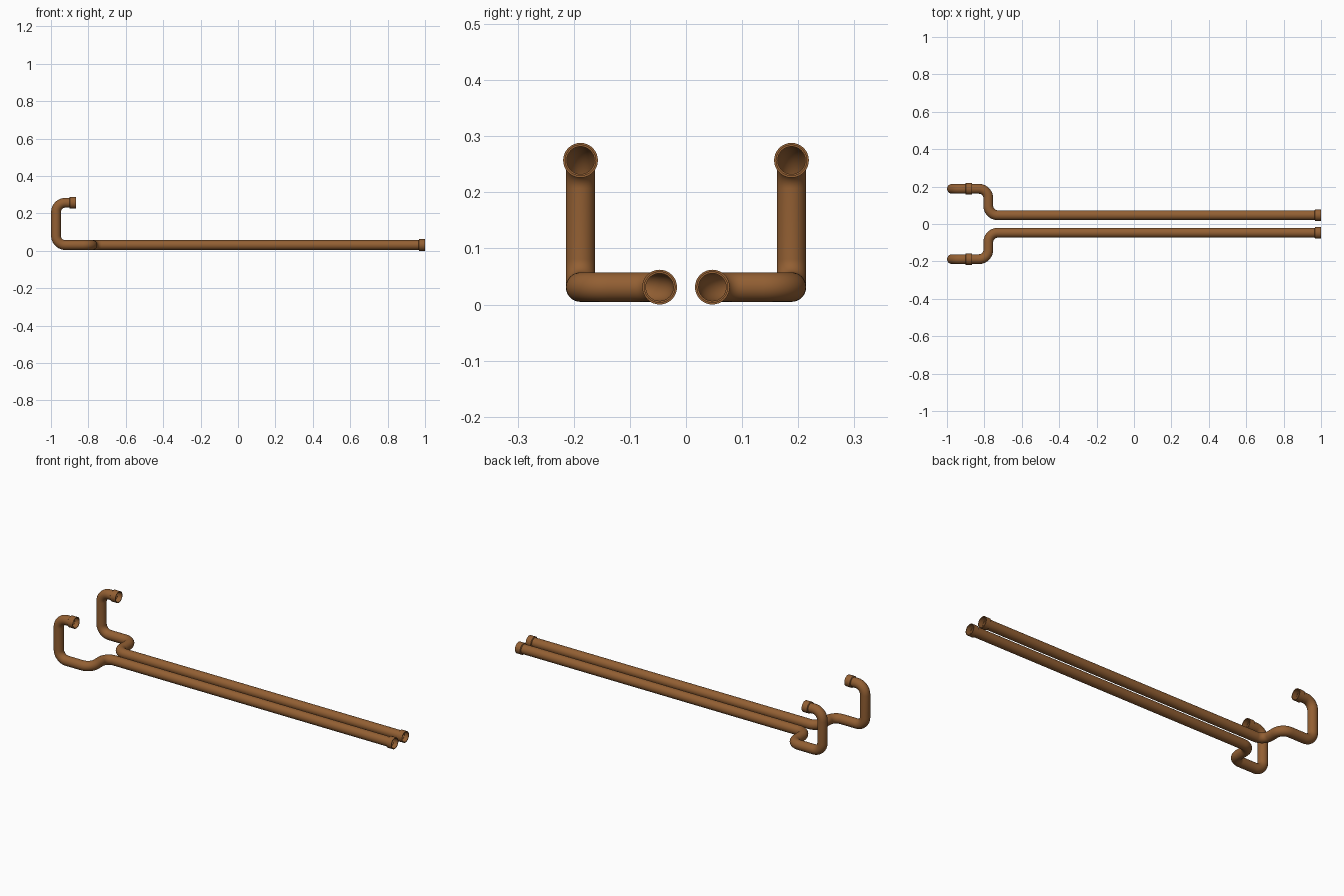
import bpy, bmesh, math
from mathutils import Vector

if "Cube" in bpy.data.objects:
    bpy.data.objects.remove(bpy.data.objects["Cube"])

R_PIPE, R_BORE, R_COLLAR, R_SOCKET = 0.0262, 0.0245, 0.031, 0.0272
BEND, SIDES, BEND_STEPS = 0.05, 32, 10

copper = bpy.data.materials.new("copper")
copper.diffuse_color = (0.29, 0.115, 0.033, 1)
copper.use_nodes = True
copper.node_tree.nodes["Principled BSDF"].inputs["Base Color"].default_value = copper.diffuse_color


def rounded_path(corners):
    """Points and tangents along a polyline with circular bends."""
    pts = [Vector(c) for c in corners]
    out = [(pts[0], (pts[1] - pts[0]).normalized())]
    for a, b, c in zip(pts, pts[1:], pts[2:]):
        d0, d1 = (b - a).normalized(), (c - b).normalized()
        centre = b - d0 * BEND + d1 * BEND
        for i in range(BEND_STEPS + 1):
            t = math.pi / 2 * i / BEND_STEPS
            out.append((centre - d1 * BEND * math.cos(t) + d0 * BEND * math.sin(t),
                        d0 * math.cos(t) + d1 * math.sin(t)))
    out.append((pts[-1], (pts[-1] - pts[-2]).normalized()))
    return out


def sweep(name, stations):
    """Join rings (point, tangent, radius) into a closed hollow tube, mirrored over y."""
    bm = bmesh.new()
    rings = []
    t_prev = stations[0][1]
    u = t_prev.orthogonal().normalized()
    for p, t, r in stations:
        u = t_prev.rotation_difference(t) @ u
        t_prev = t
        v = t.cross(u)
        rings.append([bm.verts.new(p + r * (u * math.cos(a) + v * math.sin(a)))
                      for a in (2 * math.pi * k / SIDES for k in range(SIDES))])
    for r0, r1 in zip(rings, rings[1:] + rings[:1]):
        for k in range(SIDES):
            n = (k + 1) % SIDES
            bm.faces.new((r0[k], r0[n], r1[n], r1[k]))
    bmesh.ops.recalc_face_normals(bm, faces=bm.faces)
    mesh = bpy.data.meshes.new(name)
    bm.to_mesh(mesh)
    bm.free()
    mesh.materials.append(copper)
    ob = bpy.data.objects.new(name, mesh)
    bpy.context.collection.objects.link(ob)
    ob.modifiers.new("mirror", 'MIRROR').use_axis = (False, True, False)
    bpy.ops.object.select_all(action='DESELECT')
    ob.select_set(True)
    bpy.context.view_layer.objects.active = ob
    bpy.ops.object.shade_smooth_by_angle(angle=math.radians(35))
    return ob


# Bent pipe: long run, sideways jog, riser and short return
Z_LOW, Z_TOP, Y_IN, Y_OUT = 0.031, 0.257, 0.047, 0.188
path = rounded_path([(0.975, Y_IN, Z_LOW), (-0.779, Y_IN, Z_LOW), (-0.779, Y_OUT, Z_LOW),
                     (-0.973, Y_OUT, Z_LOW), (-0.973, Y_OUT, Z_TOP), (-0.892, Y_OUT, Z_TOP)])
outer = [(p, t, R_PIPE) for p, t in path]
inner = [(p, t, R_BORE) for p, t in reversed(path)]
sweep("pipe", outer + inner)


# Socket collars on both open ends (both openings face +x)
def collar(name, x0, x1, y, z):
    profile = [(x0, R_BORE), (x0, R_PIPE), (x0 + 0.003, R_COLLAR), (x1, R_COLLAR),
               (x1, R_SOCKET), (x0 + 0.008, R_SOCKET), (x0 + 0.008, R_BORE)]
    sweep(name, [(Vector((x, y, z)), Vector((1, 0, 0)), r) for x, r in profile])


collar("long_run_collar", 0.966, 1.0, Y_IN, Z_LOW)
collar("return_collar", -0.902, -0.866, Y_OUT, Z_TOP)
